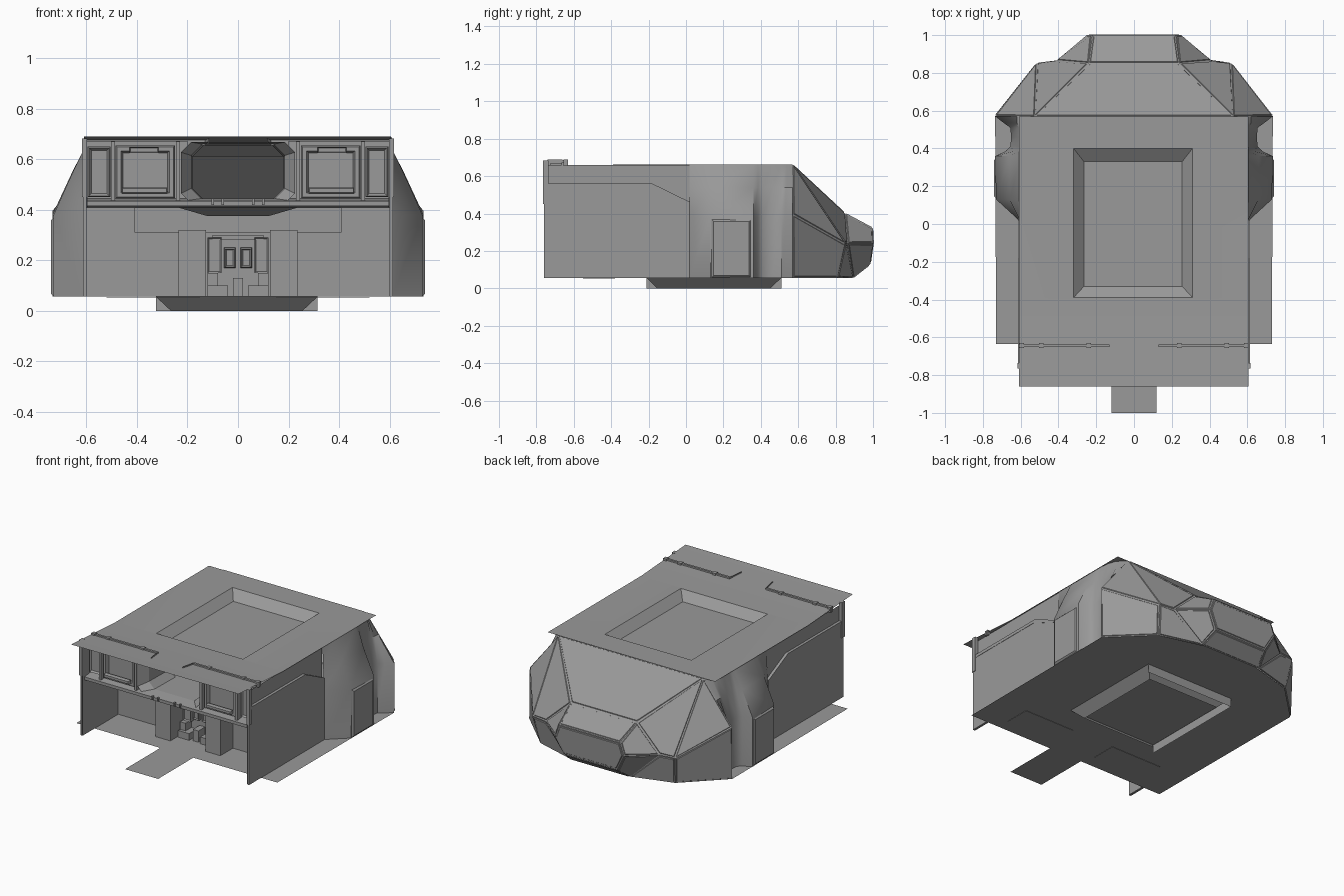
import bpy, bmesh, math

if "Cube" in bpy.data.objects:
    bpy.data.objects.remove(bpy.data.objects["Cube"])

grey = bpy.data.materials.new("hull_grey")
grey.diffuse_color = (0.32, 0.32, 0.32, 1)
grey.use_nodes = True
grey.node_tree.nodes["Principled BSDF"].inputs["Base Color"].default_value = grey.diffuse_color


def finish(name, bm, both=False, recalc=True):
    """Turn a bmesh into an object, optionally mirrored across x."""
    if both:
        geo = bmesh.ops.duplicate(bm, geom=bm.verts[:] + bm.edges[:] + bm.faces[:])["geom"]
        for v in [g for g in geo if isinstance(g, bmesh.types.BMVert)]:
            v.co.x *= -1
        bmesh.ops.reverse_faces(bm, faces=[g for g in geo if isinstance(g, bmesh.types.BMFace)])
    if recalc:
        bmesh.ops.recalc_face_normals(bm, faces=bm.faces[:])
    me = bpy.data.meshes.new(name)
    bm.to_mesh(me)
    bm.free()
    me.materials.append(grey)
    ob = bpy.data.objects.new(name, me)
    bpy.context.collection.objects.link(ob)
    return ob


def build(verts, faces):
    bm = bmesh.new()
    vs = [bm.verts.new(v) for v in verts]
    for f in faces:
        bm.faces.new([vs[i] for i in f])
    bm.normal_update()
    return bm


def box_bm(x0, x1, y0, y1, z0, z1):
    v = [(x, y, z) for z in (z0, z1) for x, y in ((x0, y0), (x1, y0), (x1, y1), (x0, y1))]
    return build(v, [(3, 2, 1, 0), (4, 5, 6, 7), (0, 1, 5, 4), (1, 2, 6, 5), (2, 3, 7, 6), (3, 0, 4, 7)])


def box(name, *d, both=False):
    return finish(name, box_bm(*d), both)


def inset_box(name, d, steps, both=True):
    """Box whose front (-y) face is inset repeatedly: (thickness, depth)."""
    bm = box_bm(*d)
    f = min(bm.faces, key=lambda q: q.normal.y)
    for t, dep in steps:
        bmesh.ops.inset_region(bm, faces=[f], thickness=t, depth=dep)
    return finish(name, bm, both)


def rect(x0, x1, y0, y1, z):
    return [(x, y, z) for x, y in ((x0, y0), (x1, y0), (x1, y1), (x0, y1))]


def bridge(a, b, n):
    return [(a + i, a + (i + 1) % n, b + (i + 1) % n, b + i) for i in range(n)]


def smooth(ob, deg):
    bpy.ops.object.select_all(action='DESELECT')
    ob.select_set(True)
    bpy.context.view_layer.objects.active = ob
    bpy.ops.object.shade_smooth_by_angle(angle=math.radians(deg))


# Roof with a recessed hatch; the front part rises slightly
R = .661
roof = rect(-.61, .605, -.40, .57, R) + rect(-.32, .31, -.39, .40, R)
roof += rect(-.265, .255, -.33, .33, R - .05) + [(-.61, -.86, .69), (.605, -.86, .69)]
smooth(finish("roof", build(roof, bridge(0, 4, 4) + bridge(4, 8, 4) + [(8, 9, 10, 11), (12, 13, 1, 0)]),
              recalc=False), 20)

# Floor outline with front tongue
F = .056
half = [(.12, -1), (.12, -.635), (.73, -.635), (.735, .57), (.49, .81), (.2, .89)]
out = half + [(-x, y) for x, y in reversed(half)]
finish("floor", build([(x, y, F) for x, y in out], [tuple(reversed(range(len(out))))]), recalc=False)

# Hatch frame under the floor: tapered ring and upright rim on two sides
big, small = (-.325, .315, -.21, .51), (-.265, .255, -.155, .45)
finish("floor_hatch_taper", build(rect(*big, F) + rect(*small, 0), bridge(4, 0, 4)))
finish("floor_hatch_rim", build(rect(*big, F) + rect(*big, 0), bridge(4, 0, 4)[2:]))

# Thin plates on the underside
box("underside_plate", .15, .52, -.55, -.38, F - .003, F - .001, both=True)

# Faceted nose: right-half points mirrored, facets with sunken seams
P = [(.525, .57, .66), (.24, .85, .40), (.515, .85, .24), (.735, .57, .395), (.735, .57, F),
     (.49, .81, F), (.22, .89, F), (.22, 1, .32), (.25, 1, .24), (.19, .985, .13), (.41, .865, .24)]
n = len(P)
verts = P + [(-x, y, z) for x, y, z in P]
facets = [(0, 1, 10, 2), (0, 2, 3), (3, 2, 5, 4), (2, 10, 6, 5), (1, 7, 8, 10), (10, 8, 9, 6)]
faces = facets + [tuple(i + n for i in reversed(f)) for f in facets]
faces += [(0, n, n + 1, 1), (1, n + 1, n + 7, 7), (7, n + 7, n + 8, n + 9, 9, 8), (9, n + 9, n + 6, 6)]
bm = build(verts, faces)
bmesh.ops.recalc_face_normals(bm, faces=bm.faces[:])
if sum(f.normal.y for f in bm.faces) < 0:
    bmesh.ops.reverse_faces(bm, faces=bm.faces[:])
bm.normal_update()
bmesh.ops.inset_individual(bm, faces=bm.faces[:], thickness=.010, depth=0)
bmesh.ops.inset_individual(bm, faces=[f for f in bm.faces if f.calc_area() > .012],
                           thickness=.004, depth=.004)
finish("nose", bm, recalc=False)

# Bulged side walls: plan path lofted from floor to roof
path = [(.61, .02), (.73, .13), (.735, .36), (.68, .385), (.655, .41), (.65, .46), (.655, .51),
        (.69, .535), (.735, .57)]
top = [.60, .60, .60, .60, .60, .595, .58, .56, .525]
m = len(path)
vs = [(x, y, F) for x, y in path] + [(x, y, .38) for x, y in path]
vs += [(.45 * x + .55 * t, y, .54) for (x, y), t in zip(path, top)]
vs += [(t, y, R) for (x, y), t in zip(path, top)]
fs = [(r * m + i, r * m + i + 1, r * m + m + i + 1, r * m + m + i) for r in range(3) for i in range(m - 1)]
smooth(finish("side_bulge", build(vs, fs), both=True, recalc=False), 42)

# Raised service panel on each bulge
bm = box_bm(.72, .741, .135, .35, F, .37)
bmesh.ops.bevel(bm, geom=[e for e in bm.edges if all(v.co.x > .73 for v in e.verts)],
                offset=.012, segments=1, affect='EDGES')
finish("bulge_panel", bm, both=True)

# Straight side walls and the chamfered outer panel with lip
finish("side_wall", build([(.597, -.76, F), (.597, .02, F), (.597, .02, .66), (.597, -.76, .66)],
                          [(0, 1, 2, 3)]), both=True, recalc=False)
prof = [(-.76, F), (.02, F), (.02, .45), (-.2, .54), (-.76, .54)]
k = len(prof)
bm = build([(.6, y, z) for y, z in prof] + [(.613, y, z) for y, z in prof],
           bridge(0, k, k) + [tuple(range(k, 2 * k))])
finish("side_panel", bm, both=True)
lip = [(-.76, .54), (-.2, .54), (.02, .45), (.02, .462), (-.18, .56), (-.76, .56)]
finish("side_lip", build([(.615, y, z) for y, z in lip] + [(.597, y, z) for y, z in lip],
                         bridge(0, 6, 6) + [(0, 1, 2, 3, 4, 5)]), both=True)

# Trim that pokes through the roof near the front
box("roof_trim", .13, .61, -.652, -.638, .655, .686, both=True)
for x in (.24, .49, .595):
    box("trim_clip", x - .012, x + .012, -.656, -.630, .655, .688, both=True)
finish("trim_end", build([(.13, -.645, .66), (.115, -.74, .66), (.115, -.74, .69), (.13, -.645, .687)],
                         [(0, 1, 2, 3)]), both=True)
box("corner_bracket", .597, .618, -.765, -.735, .45, .683, both=True)

# Upper front bulkhead with recessed window frames
box("upper_bulkhead", .2, .598, -.665, -.64, .43, .672, both=True)
inset_box("window_frame", (.25, .485, -.70, -.66, .445, .655),
          [(.008, .012), (.022, 0), (.012, -.022)])
inset_box("outer_panel", (.505, .595, -.69, -.66, .45, .65), [(.008, .01), (.012, -.012)])
inset_box("window_sill", (.28, .46, -.728, -.71, .465, .488), [(.005, .006)])
inset_box("window_vent", (.315, .43, -.722, -.71, .625, .648), [(.005, -.005)])
for x in (.237, .495):
    box("window_post", x - .008, x + .008, -.725, -.66, .43, .67, both=True)

# Octagonal doorway tunnel
octo = lambda w, z0, z1, c, y: [(x, y, z) for x, z in (
    (w - c, z0), (w, z0 + c), (w, z1 - c), (w - c, z1), (c - w, z1), (-w, z1 - c), (-w, z0 + c), (c - w, z0))]
finish("doorway", build(octo(.225, .425, .668, .04, -.72) + octo(.185, .44, .660, .045, -.66)
                        + octo(.18, .44, .655, .045, -.45), bridge(0, 8, 8) + bridge(8, 16, 8)), recalc=False)

# Ledge under the windows, extruded along x from a profile
led = [(-.66, .445), (-.74, .435), (-.74, .415), (-.39, .41), (-.39, .445)]
finish("ledge", build([(-.598, y, z) for y, z in led] + [(.598, y, z) for y, z in led],
                      bridge(0, 5, 5) + [tuple(range(5)), tuple(range(5, 10))]))
for x in (.06, .1):
    box("ledge_stud", x - .005, x + .005, -.75, -.735, .42, .445, both=True)

# Overhead beam and central funnel
box("overhead_beam", -.41, .41, -.47, -.39, .31, .41)
finish("funnel", build(rect(-.24, .24, -.72, -.47, .41) + rect(-.12, .12, -.64, -.47, .375),
                       bridge(0, 4, 4) + [(4, 5, 6, 7)]))

# Lower back wall, pillars and inner niche
box("lower_wall", .13, .6, -.39, -.375, F, .41, both=True)
box("pillar", .127, .236, -.52, -.385, F, .32, both=True)
box("niche_back", -.13, .13, -.37, -.36, F, .33)
inset_box("niche_door", (.01, .055, -.39, -.37, .17, .25), [(.006, .006), (.008, -.008)])
inset_box("niche_locker", (.065, .12, -.40, -.37, .15, .29), [(.008, -.008)])
box("niche_top_rail", -.1, .1, -.395, -.37, .28, .30)
box("niche_step", .04, .12, -.45, -.37, F, .10, both=True)
box("niche_block", .08, .12, -.43, -.37, .10, .15, both=True)
box("niche_foot", -.02, .02, -.44, -.37, F, .13)
